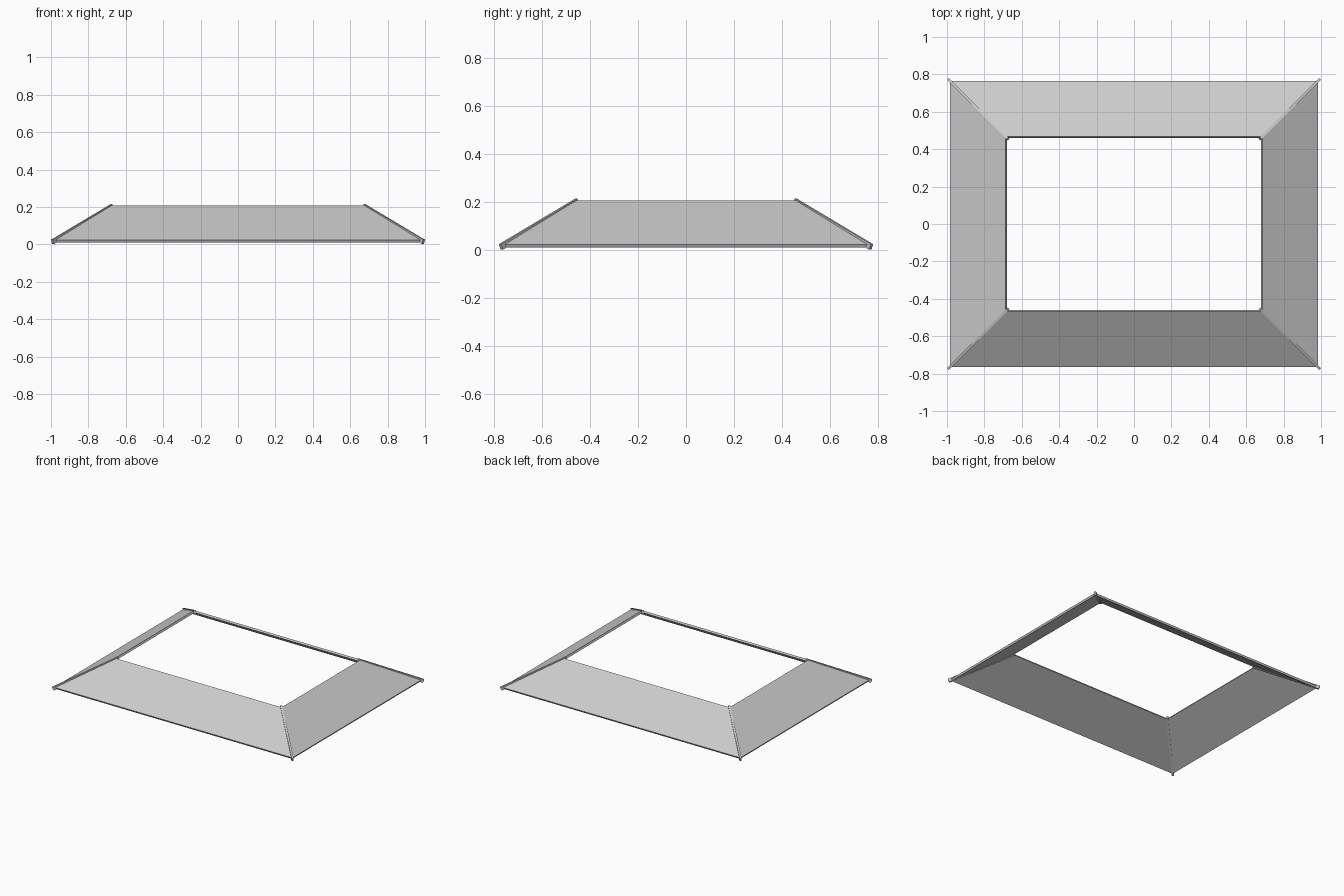
import bpy
import bmesh
from mathutils import Vector

cube = bpy.data.objects.get("Cube")
if cube:
    bpy.data.objects.remove(cube, do_unlink=True)

# Single light grey finish
grey = bpy.data.materials.new("light grey")
grey.use_nodes = True
colour = (0.6, 0.6, 0.6, 1)
grey.diffuse_color = colour
grey.node_tree.nodes["Principled BSDF"].inputs["Base Color"].default_value = colour

HALF_X, HALF_Y = 0.985, 0.765
# Board cross-section: inset from the eave, height
SECTION = [(0, 0.024), (0.298, 0.207), (0.305, 0.194), (0.007, 0.011)]


def prism(name, end_a, end_b):
    """Join two matching end outlines into a closed solid."""
    bm = bmesh.new()
    a = [bm.verts.new(p) for p in end_a]
    b = [bm.verts.new(p) for p in end_b]
    n = len(a)
    bm.faces.new(a)
    bm.faces.new(b[::-1])
    for i in range(n):
        j = (i + 1) % n
        bm.faces.new((a[i], b[i], b[j], a[j]))
    bmesh.ops.recalc_face_normals(bm, faces=bm.faces)
    mesh = bpy.data.meshes.new(name)
    bm.to_mesh(mesh)
    bm.free()
    mesh.materials.append(grey)
    obj = bpy.data.objects.new(name, mesh)
    bpy.context.collection.objects.link(obj)


def mitre(sx, sy):
    return [(sx * (HALF_X - d), sy * (HALF_Y - d), z) for d, z in SECTION]


def hip_strip(name, sx, sy):
    """Thin bar along a mitre, with ends cut square to its slope."""
    low = Vector((sx * 0.995, sy * 0.775, 0.025))
    high = Vector((sx * 0.677, sy * 0.457, 0.215))
    along = (high - low).normalized()
    side = Vector((-sx * along.y, sx * along.x, 0)).normalized() * 0.007
    down = along.cross(side).normalized() * 0.025
    if down.z > 0:
        down = -down
    ends = [[p - side, p + side, p + side + down, p - side + down]
            for p in (low, high)]
    prism(name, *ends)


# Sloping boards
for name, a, b in (("front_board", (-1, -1), (1, -1)),
                   ("left_board", (1, -1), (1, 1)),
                   ("back_board", (1, 1), (-1, 1)),
                   ("right_board", (-1, 1), (-1, -1))):
    prism(name, mitre(*a), mitre(*b))

# Corner strips
for sx, x_name in ((1, "left"), (-1, "right")):
    for sy, y_name in ((-1, "front"), (1, "back")):
        hip_strip(f"{y_name}_{x_name}_corner_strip", sx, sy)
